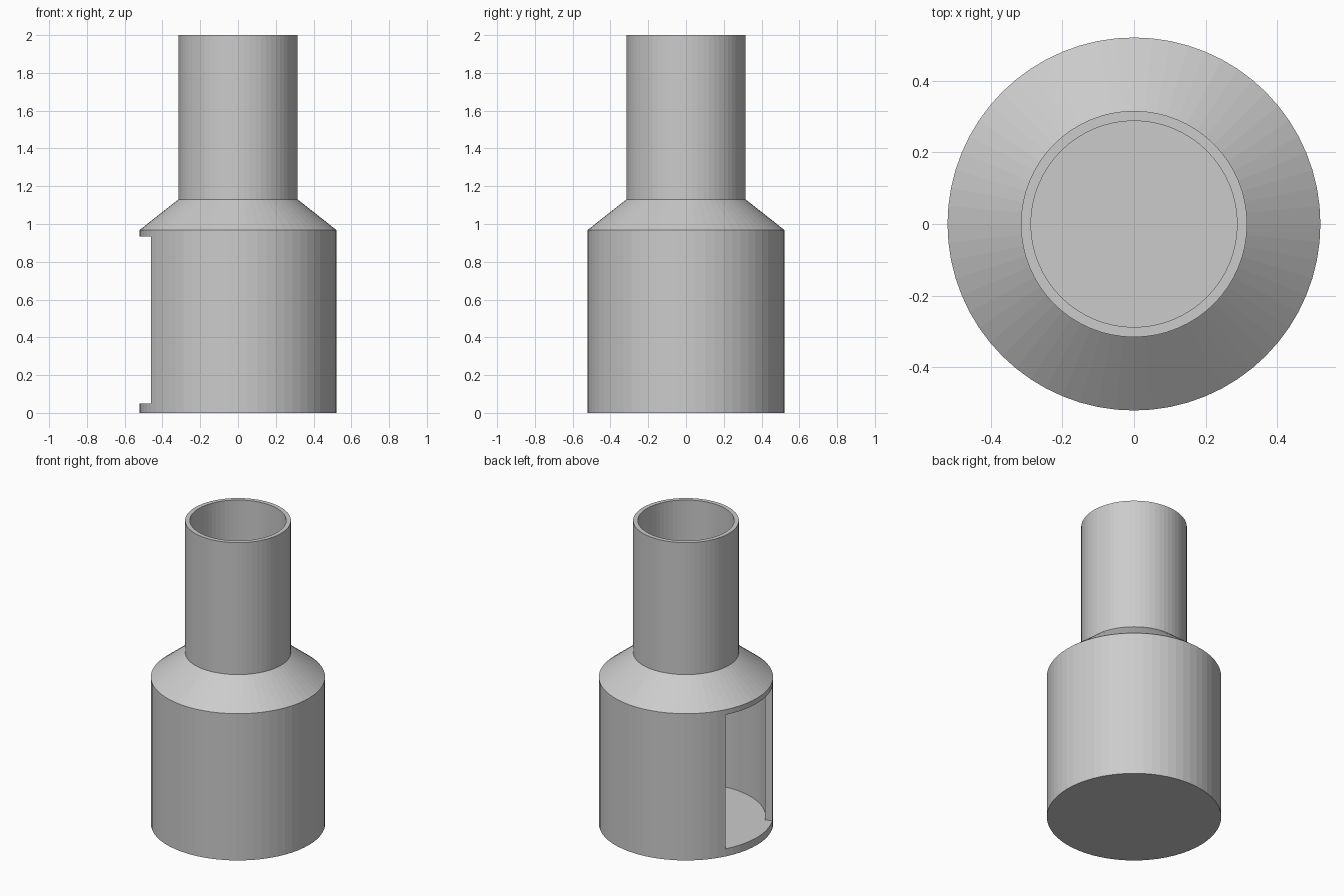
import bpy, bmesh, math

if "Cube" in bpy.data.objects:
    bpy.data.objects.remove(bpy.data.objects["Cube"])

SIDES = 64
HALF_WINDOW = 5                      # window half-width in segments, centred on -x
R_OUT, R_IN = 0.521, 0.475           # body wall
N_OUT, N_IN = 0.316, 0.288           # neck wall
SILL, LINTEL = 0.05, 0.934           # window bottom and top

# Cross-section from the base rim, up the outside, then down the inside to the floor
profile = [(R_OUT, 0), (R_OUT, SILL), (R_OUT, LINTEL), (R_OUT, 0.968),
           (N_OUT, 1.13), (N_OUT, 2), (N_IN, 2), (N_IN, 1.11),
           (R_IN, LINTEL), (R_IN, SILL)]
OUT_SILL, OUT_TOP, IN_TOP, IN_SILL = 1, 2, 8, 9

bm = bmesh.new()
rings = []
for r, z in profile:
    rings.append([bm.verts.new((r * math.cos(math.tau * i / SIDES),
                                r * math.sin(math.tau * i / SIDES), z))
                  for i in range(SIDES)])

first, last = SIDES // 2 - HALF_WINDOW, SIDES // 2 + HALF_WINDOW


def strip(a, b, i):
    """One quad between rings a and b at segment i."""
    j = (i + 1) % SIDES
    bm.faces.new((rings[a][i], rings[a][j], rings[b][j], rings[b][i]))


# Revolved shell, leaving the window open and closing its sill and lintel
for i in range(SIDES):
    in_window = first <= i < last
    for k in range(len(profile) - 1):
        if in_window and k in (OUT_SILL, IN_TOP):
            continue
        strip(k, k + 1, i)
    if in_window:
        strip(OUT_SILL, IN_SILL, i)
        strip(IN_TOP, OUT_TOP, i)

# Window jambs
for i in (first, last):
    bm.faces.new([rings[k][i] for k in (OUT_SILL, OUT_TOP, IN_TOP, IN_SILL)])

# Base underside and interior floor
bm.faces.new(rings[0])
bm.faces.new(rings[-1])

bmesh.ops.recalc_face_normals(bm, faces=bm.faces[:])
mesh = bpy.data.meshes.new("chimney_shell")
bm.to_mesh(mesh)
bm.free()
shell = bpy.data.objects.new("chimney_shell", mesh)
bpy.context.collection.objects.link(shell)
